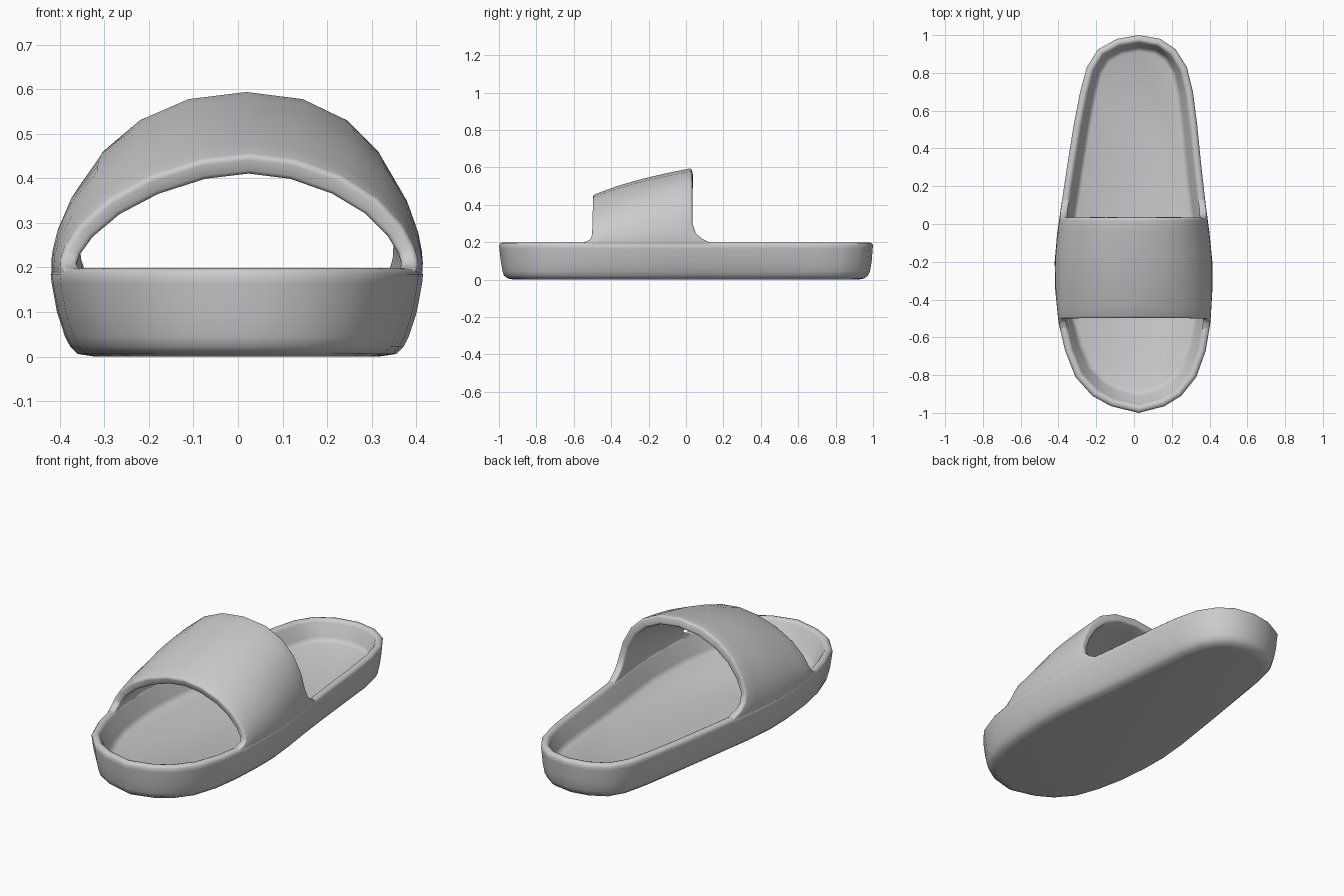
import bpy, bmesh
from math import sin, cos, radians
from mathutils import Vector

if "Cube" in bpy.data.objects:
    bpy.data.objects.remove(bpy.data.objects["Cube"])

# Outline of the sole, front (toe) to back (heel): y, left x, right x
SIDES = [(-0.965, -0.12, 0.16), (-0.91, -0.22, 0.25), (-0.81, -0.31, 0.33),
         (-0.67, -0.365, 0.38), (-0.52, -0.40, 0.405), (-0.35, -0.417, 0.415),
         (-0.20, -0.42, 0.415), (-0.05, -0.407, 0.40), (0.10, -0.385, 0.38),
         (0.30, -0.355, 0.357), (0.52, -0.32, 0.335), (0.70, -0.285, 0.312),
         (0.83, -0.25, 0.28), (0.925, -0.19, 0.22), (0.98, -0.09, 0.14)]
OUTLINE = ([Vector((0.025, -1.0))] + [Vector((r, y)) for y, l, r in SIDES]
           + [Vector((0.025, 1.0))] + [Vector((l, y)) for y, l, r in reversed(SIDES)])


def lerp_table(table, x):
    if x <= table[0][0]:
        return table[0][1]
    for (a, fa), (b, fb) in zip(table, table[1:]):
        if x <= b:
            return fa + (fb - fa) * (x - a) / (b - a)
    return table[-1][1]


def finish(bm, name):
    bmesh.ops.recalc_face_normals(bm, faces=bm.faces)
    mesh = bpy.data.meshes.new(name)
    bm.to_mesh(mesh)
    bm.free()
    obj = bpy.data.objects.new(name, mesh)
    bpy.context.collection.objects.link(obj)
    bpy.ops.object.select_all(action='DESELECT')
    obj.select_set(True)
    bpy.context.view_layer.objects.active = obj
    bpy.ops.object.shade_smooth_by_angle(angle=radians(50))
    return obj


def inset_outline(d, toe, heel):
    """Move the outline inward by d, scaled towards the toe and heel tips."""
    pts = []
    n = len(OUTLINE)
    for i, p in enumerate(OUTLINE):
        a = (p - OUTLINE[i - 1]).normalized()
        b = (OUTLINE[(i + 1) % n] - p).normalized()
        t = (a + b).normalized()
        k = 1 + ((heel if p.y > 0 else toe) - 1) * max(0, abs(p.y) - 0.5) / 0.5
        pts.append(p + Vector((-t.y, t.x)) * d * k)
    return pts


# Sole: tray profile (inset, z, toe scale, heel scale) from underside to footbed
PROFILE = [(0.10, 0.0, 0.8, 0.8), (0.06, 0.006, 0.8, 0.8), (0.044, 0.022, 0.6, 0.6),
           (0.032, 0.045, 0.6, 0.5), (0.014, 0.10, 0.7, 0.5), (0.002, 0.165, 1, 1),
           (0.0, 0.185, 1, 1), (0.008, 0.196, 1, 1), (0.022, 0.199, 1, 1),
           (0.034, 0.196, 1, 1), (0.042, 0.183, 1, 1), (0.070, 0.105, 1.25, 0.9),
           (0.078, 0.090, 1.3, 0.9), (0.092, 0.083, 1.3, 0.95)]
bm = bmesh.new()
rings = []
for n, (d, z, toe, heel) in enumerate(PROFILE):
    tilt = 0.012 if n > 10 else 0      # footbed sinks slightly towards the toe
    rings.append([bm.verts.new((p.x, p.y, z + tilt * p.y)) for p in inset_outline(d, toe, heel)])
for lo, hi in zip(rings, rings[1:]):
    for i in range(len(lo)):
        j = (i + 1) % len(lo)
        bm.faces.new((lo[i], lo[j], hi[j], hi[i]))
bm.faces.new(rings[0][::-1])
bm.faces.new(rings[-1])
finish(bm, "sole")

# Strap: arch that rises to the rear and flares into the rim at its feet
LEFT = [(y, l) for y, l, r in SIDES]
RIGHT = [(y, r) for y, l, r in SIDES]
HEIGHT = [(-0.5, 0.452), (-0.37, 0.50), (-0.23, 0.54), (-0.1, 0.57), (0.03, 0.596)]
FULLNESS = [(-0.5, 1.1), (-0.25, 0.98), (0.03, 0.91)]
FRONT_EDGE = [(0, -0.58), (3, -0.535), (7, -0.512), (14, -0.503), (90, -0.5)]
REAR_EDGE = [(0, 0.15), (3, 0.085), (7, 0.053), (14, 0.035), (90, 0.03)]
half = [-10, 0, 3, 7, 14, 25, 40, 56, 73]
angles = half + [90] + [180 - a for a in reversed(half)]
STEPS = 8

bm = bmesh.new()
rows = []
for a in angles:
    up = min(a, 180 - a)
    y0, y1 = lerp_table(FRONT_EDGE, up), lerp_table(REAR_EDGE, up)
    row = []
    for k in range(STEPS + 1):
        y = y0 + (y1 - y0) * k / STEPS
        l, r = lerp_table(LEFT, y), lerp_table(RIGHT, y)
        mid, w = (l + r) / 2, (r - l) / 2
        side = 1 if a < 90 else -1
        if up <= 0:     # feet, tucked inside the rim
            x, z = mid + (w - (0.002 if up == 0 else 0.012)) * side, 0.184 if up == 0 else 0.15
        else:
            e = lerp_table(FULLNESS, y)
            s, c = sin(radians(a)), abs(cos(radians(a)))
            x = mid + w * side * c ** e + 0.022 * s * s
            z = 0.192 + (lerp_table(HEIGHT, y) - 0.192) * s ** e
        row.append(bm.verts.new((x, y, z)))
    rows.append(row)
for p, q in zip(rows, rows[1:]):
    for k in range(STEPS):
        bm.faces.new((p[k], p[k + 1], q[k + 1], q[k]))
strap = finish(bm, "strap")
# Make the outward side face up so the thickness grows inward
if strap.data.polygons[len(strap.data.polygons) // 2].normal.z < 0:
    strap.data.flip_normals()
# Thinner feet, thicker crown
group = strap.vertex_groups.new(name="thickness")
for i, a in enumerate(angles):
    ids = list(range(i * (STEPS + 1), (i + 1) * (STEPS + 1)))
    group.add(ids, 0.75 + 0.25 * min(1, max(0, sin(radians(a)) * 1.2)), 'REPLACE')
thick = strap.modifiers.new("thickness", 'SOLIDIFY')
thick.thickness = 0.048
thick.offset = -1
thick.vertex_group = group.name
round_edge = strap.modifiers.new("rounded_edge", 'BEVEL')
round_edge.width = 0.012
round_edge.segments = 3
round_edge.limit_method = 'ANGLE'
round_edge.angle_limit = radians(55)
